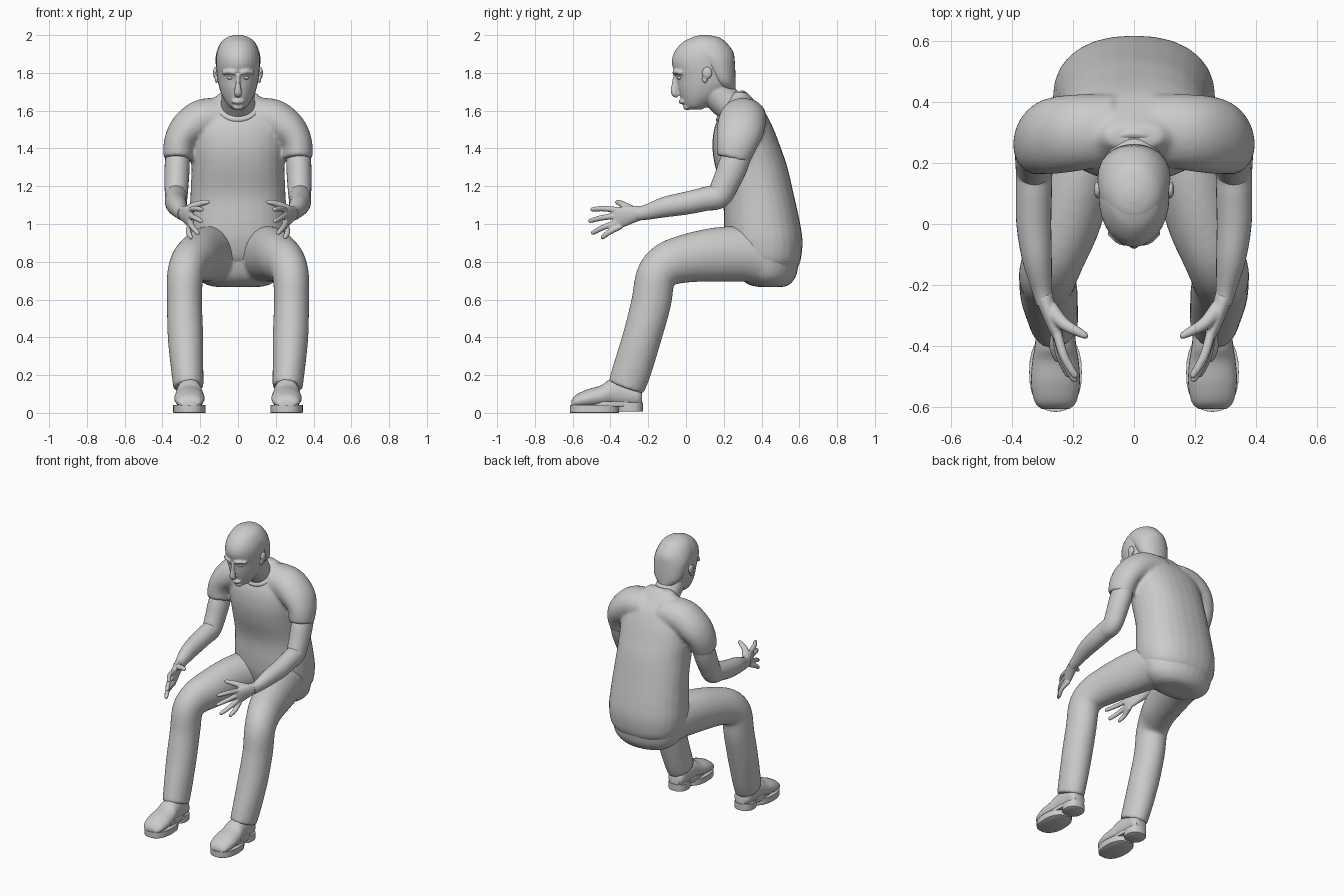
import bpy, bmesh, math
from mathutils import Vector

X, Y, Z = Vector((1, 0, 0)), Vector((0, 1, 0)), Vector((0, 0, 1))


def spline(pts, steps=5):
    """Catmull-Rom through tuples (x, y, z, half_a, half_b)."""
    P = [pts[0]] + list(pts) + [pts[-1]]
    out = []
    for i in range(1, len(P) - 2):
        for k in range(steps):
            t = k / steps
            out.append([0.5 * (2 * b + (c - a) * t + (2 * a - 5 * b + 4 * c - d) * t * t
                               + (3 * b - a - 3 * c + d) * t ** 3)
                        for a, b, c, d in zip(*P[i - 1:i + 3])])
    return out + [list(pts[-1])]


def tube(bm, pts, axis=None, ref=X, mirror=False, e=1.0, n=28):
    """Loft elliptical rings along a path; half_a lies along ref."""
    for s in ((1, -1) if mirror else (1,)):
        path = spline([(p[0] * s,) + tuple(p[1:]) for p in pts])
        cs = [Vector(p[:3]) for p in path]
        rings = []
        for i, p in enumerate(path):
            t = axis or (cs[min(i + 1, len(cs) - 1)] - cs[max(i - 1, 0)]).normalized()
            u = (ref - t * ref.dot(t)).normalized()
            v = t.cross(u)
            ring = []
            for k in range(n):
                c, d = math.cos(2 * math.pi * k / n), math.sin(2 * math.pi * k / n)
                c, d = math.copysign(abs(c) ** e, c), math.copysign(abs(d) ** e, d)
                ring.append(bm.verts.new(cs[i] + u * c * max(p[3], .002) + v * d * max(p[4], .002)))
            rings.append(ring)
        for r, q in zip(rings, rings[1:]):
            for k in range(n):
                bm.faces.new((r[k], r[(k + 1) % n], q[(k + 1) % n], q[k]))
        bm.faces.new(rings[0][::-1])
        bm.faces.new(rings[-1])


def slabs(rows):
    """Horizontal rings from (z, y_front, y_back, half_width)."""
    return [(0, (f + b) / 2, z, w, (b - f) / 2) for z, f, b, w in rows]


def ball(bm, c, r, mirror=False):
    """Ellipsoid as a short loft."""
    angs = [math.pi * k / 8 for k in range(9)]
    tube(bm, [(c[0], c[1], c[2] - r[2] * math.cos(a), r[0] * math.sin(a), r[1] * math.sin(a))
              for a in angs], axis=Z, mirror=mirror, n=16)


def finish(name, bm, voxel=0, smooth=4):
    bmesh.ops.recalc_face_normals(bm, faces=bm.faces)
    me = bpy.data.meshes.new(name)
    bm.to_mesh(me)
    bm.free()
    ob = bpy.data.objects.new(name, me)
    bpy.context.collection.objects.link(ob)
    bpy.ops.object.select_all(action='DESELECT')
    ob.select_set(True)
    bpy.context.view_layer.objects.active = ob
    bpy.ops.object.shade_smooth_by_angle(angle=math.radians(45))
    if voxel:
        m = ob.modifiers.new("fuse", 'REMESH')
        m.mode, m.voxel_size, m.use_smooth_shade = 'VOXEL', voxel, True
        m = ob.modifiers.new("relax", 'SMOOTH')
        m.factor, m.iterations = 0.5, smooth
    return ob


# T-shirt: leaning torso fused with shoulders and short sleeves
bm = bmesh.new()
tube(bm, slabs([(.75, .34, .575, .18), (.80, .25, .605, .245), (.90, .21, .617, .265),
                (1.0, .20, .605, .262), (1.15, .195, .572, .252), (1.3, .155, .537, .247),
                (1.4, .14, .503, .25), (1.5, .148, .465, .245), (1.58, .18, .425, .205),
                (1.64, .21, .375, .155), (1.70, .25, .32, .09)]), axis=Z, e=.88)
tube(bm, [(.06, .31, 1.57, .115, .095), (.18, .30, 1.555, .125, .108), (.265, .288, 1.50, .125, .098),
          (.31, .27, 1.43, .11, .083), (.318, .25, 1.345, .09, .077)], ref=Y, mirror=True)
finish("t_shirt", bm, .011, 6)

# Collar band around the neck, and sleeve hems
bm = bmesh.new()
n_dir = Vector((0, -.145, .125)).normalized()
tube(bm, [tuple(Vector((0, .232, 1.625)) + n_dir * h) + (a, a * .92)
          for h, a in ((-.03, .118), (-.012, .12), (.006, .113), (.012, .10))], axis=n_dir)
finish("collar", bm)

# Trousers: pelvis fused with thighs and lower legs
bm = bmesh.new()
tube(bm, slabs([(.667, .38, .52, .12), (.685, .32, .555, .18), (.74, .27, .588, .232),
                (.86, .24, .60, .255), (.95, .26, .57, .235)]), axis=Z)
tube(bm, [(.13, .43, .825, .115, .145), (.145, .3, .842, .125, .148), (.185, .15, .837, .12, .143),
          (.225, 0, .817, .113, .128), (.26, -.10, .785, .102, .117), (.28, -.16, .72, .096, .106),
          (.283, -.185, .58, .093, .106), (.278, -.233, .4, .094, .103), (.268, -.288, .22, .085, .103),
          (.262, -.318, .135, .08, .098)], mirror=True)
finish("trousers", bm, .011, 5)

# Bare arms
bm = bmesh.new()
tube(bm, [(.318, .29, 1.41, .06, .07), (.322, .25, 1.31, .066, .078), (.325, .212, 1.22, .064, .072),
          (.327, .172, 1.15, .06, .068), (.328, .10, 1.132, .059, .063), (.328, 0, 1.11, .057, .06),
          (.318, -.11, 1.09, .049, .054), (.302, -.21, 1.062, .034, .04), (.292, -.26, 1.055, .028, .036)],
     mirror=True)
finish("arms", bm)

# Hands: palm, spread fingers and thumb
bm = bmesh.new()
tube(bm, [(.297, -.23, 1.06, .03, .036), (.277, -.29, 1.05, .026, .047), (.255, -.35, 1.035, .021, .055),
          (.245, -.385, 1.03, .012, .048)], mirror=True)
for z0, tip in ((1.072, (.19, -.505, 1.078)), (1.044, (.193, -.517, 1.015)),
                (1.014, (.212, -.502, .95)), (.988, (.25, -.45, .925))):
    base = Vector((.255, -.345, z0))
    end = Vector(tip)
    mid = base.lerp(end, .55) + Vector((.01, 0, .006))
    tube(bm, [(*base, .016, .016), (*mid, .015, .015), (*base.lerp(end, .93), .012, .012),
              (*end, .005, .005)], mirror=True, n=14)
tube(bm, [(.275, -.275, 1.07, .022, .026), (.232, -.325, 1.097, .019, .021), (.185, -.352, 1.112, .015, .016),
          (.158, -.366, 1.116, .011, .011), (.15, -.369, 1.116, .004, .004)], ref=Z, mirror=True, n=14)
finish("hands", bm, .005, 3)

# Head and neck, bowed forward, with nose, brow, lips and chin
bm = bmesh.new()
tube(bm, slabs([(1.605, .02, .08, .022), (1.625, -.008, .12, .05), (1.67, -.028, .19, .08),
                (1.72, -.042, .235, .099), (1.77, -.05, .25, .109), (1.85, -.075, .253, .116),
                (1.91, -.062, .245, .111), (1.96, -.02, .21, .088), (1.985, .025, .175, .058),
                (2.0, .075, .12, .018)]), axis=Z)
tube(bm, [(0, .31, 1.55, .10, .09), (0, .22, 1.637, .09, .086), (0, .10, 1.75, .085, .085)])
tube(bm, [(0, -.055, 1.79, .010, .012), (0, -.06, 1.735, .013, .017), (0, -.061, 1.695, .021, .019),
          (0, -.042, 1.677, .014, .012)])
tube(bm, [(.012, -.06, 1.80, .012, .012), (.045, -.054, 1.806, .014, .012), (.082, -.022, 1.80, .012, .01)],
     ref=Y, mirror=True)
tube(bm, [(-.03, -.012, 1.648, .012, .009), (0, -.028, 1.648, .012, .013), (.03, -.012, 1.648, .012, .009)],
     ref=Y)
ball(bm, (0, .005, 1.62), (.03, .02, .018))
finish("head", bm, .006, 3)

# Eyes
bm = bmesh.new()
ball(bm, (.042, -.034, 1.774), (.017, .014, .009), mirror=True)
finish("eyes", bm)

# Ears
bm = bmesh.new()
ball(bm, (.119, .112, 1.80), (.013, .028, .032), mirror=True)
ball(bm, (.113, .10, 1.767), (.010, .016, .022), mirror=True)
finish("ears", bm, .005, 2)

# Short hair over the crown and nape
bm = bmesh.new()
tube(bm, slabs([(1.715, .17, .262, .06), (1.76, .13, .262, .10), (1.85, .06, .259, .118),
                (1.91, -.01, .25, .1135), (1.96, .0, .214, .091), (1.987, .03, .177, .06),
                (2.0, .075, .12, .02)]), axis=Z)
finish("hair", bm)

# Shoe uppers
bm = bmesh.new()
fx = .257
tube(bm, [(fx, -.606, .048, .045, .018), (fx, -.582, .06, .068, .036), (fx, -.52, .075, .08, .05),
          (fx, -.45, .088, .076, .058), (fx, -.40, .105, .068, .073), (fx, -.33, .105, .062, .08),
          (fx, -.26, .09, .058, .062), (fx, -.234, .08, .04, .042)], axis=Y, mirror=True)
finish("shoe_uppers", bm)

# Shoe soles: welt, forefoot pad and heel block
bm = bmesh.new()
for y, a, b, z0, z1 in ((-.485, .086, .13, 0, .042), (-.295, .066, .067, .008, .055),
                        (-.40, .066, .14, .035, .06)):
    tube(bm, [(fx, y, z0, a * .97, b * .97), (fx, y, z0 + .006, a, b), (fx, y, z1, a, b)],
         axis=Z, e=.85, mirror=True)
finish("shoe_soles", bm)
